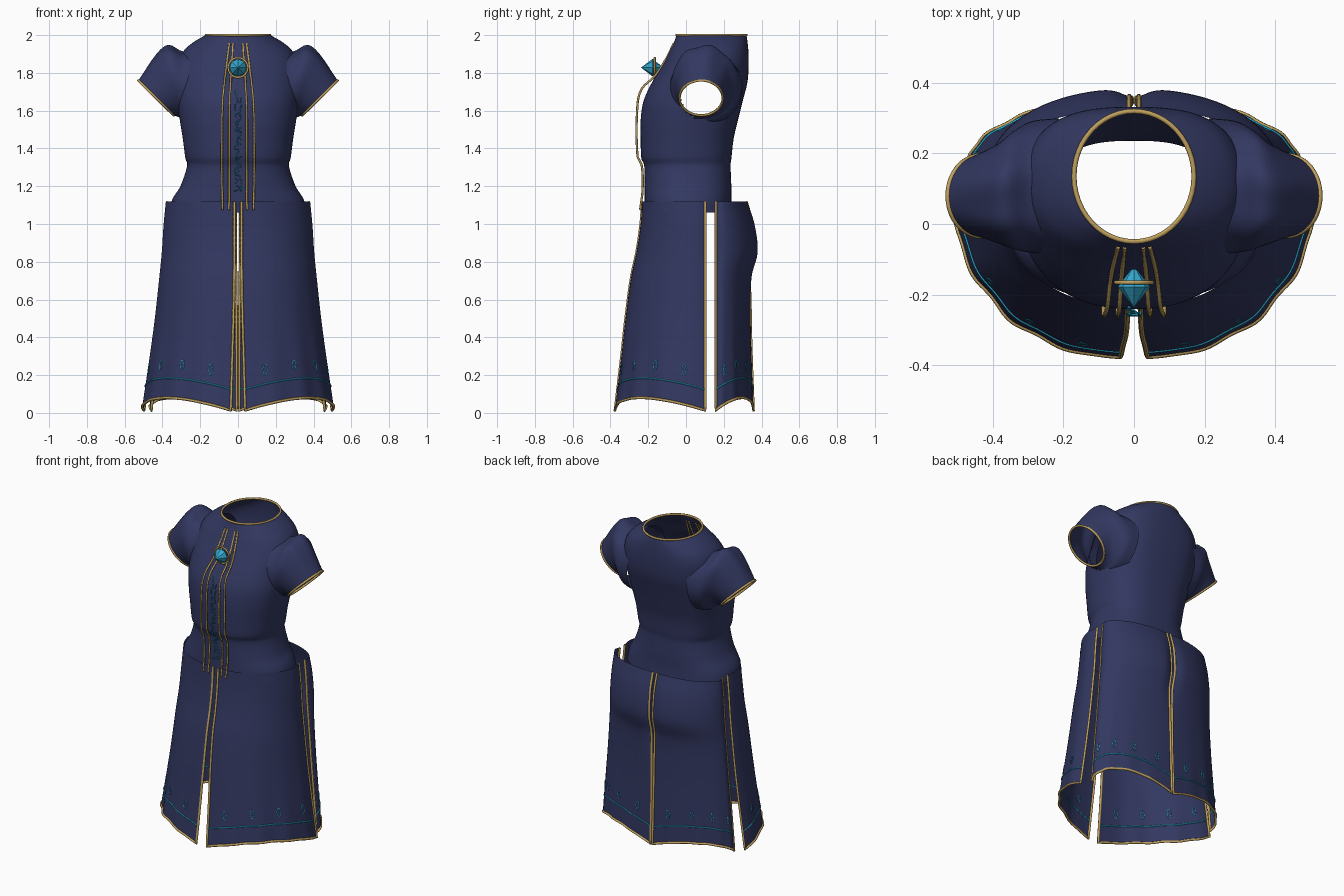
import bpy, bmesh, math, random
from mathutils import Vector

random.seed(4)
cube = bpy.data.objects.get("Cube")
if cube:
    bpy.data.objects.remove(cube, do_unlink=True)


def material(name, rgb, rough=0.7):
    m = bpy.data.materials.new(name)
    m.use_nodes = True
    m.diffuse_color = (*rgb, 1)
    bsdf = m.node_tree.nodes["Principled BSDF"]
    bsdf.inputs["Base Color"].default_value = (*rgb, 1)
    bsdf.inputs["Roughness"].default_value = rough
    return m


NAVY = material("navy cloth", (.032, .039, .118))
GOLD = material("gold trim", (.52, .35, .11))
TEAL = material("teal thread", (.02, .4, .58))
GEM = material("blue gem", (.035, .4, .63))


def at(table, z):
    """Smooth interpolation of rows (z, a, b, ...) ordered by falling z."""
    z = min(max(z, table[-1][0]), table[0][0])
    i = next(k for k in range(len(table) - 1) if z >= table[k + 1][0])
    p, q = table[i], table[i + 1]
    before, after = table[max(i - 1, 0)], table[min(i + 2, len(table) - 1)]
    h = q[0] - p[0]
    s = (z - p[0]) / h
    out = []
    for a, b, c, d in zip(before[1:], p[1:], q[1:], after[1:]):
        m0 = (c - a) / (q[0] - before[0]) * h
        m1 = (d - b) / (after[0] - p[0]) * h
        out.append(b * (2*s**3 - 3*s*s + 1) + m0 * (s**3 - 2*s*s + s)
                   + c * (3*s*s - 2*s**3) + m1 * (s**3 - s*s))
    return out


def finish(name, bm, mat, smooth=True):
    bmesh.ops.recalc_face_normals(bm, faces=bm.faces)
    me = bpy.data.meshes.new(name)
    bm.to_mesh(me)
    bm.free()
    me.materials.append(mat)
    for p in me.polygons:
        p.use_smooth = smooth
    ob = bpy.data.objects.new(name, me)
    bpy.context.collection.objects.link(ob)
    return ob


def sheet(f, nu, nv, closed=False):
    """Grid of quads over a surface f(u, v)."""
    bm = bmesh.new()
    cols = nu if closed else nu + 1
    rows = [[bm.verts.new(f(i / nu, j / nv)) for i in range(cols)] for j in range(nv + 1)]
    for a, b in zip(rows, rows[1:]):
        for i in range(nu):
            k = (i + 1) % cols
            bm.faces.new((a[i], a[k], b[k], b[i]))
    return bm


def tubes(name, lines, radius, mat, closed=False):
    """Round cords along polylines."""
    cu = bpy.data.curves.new(name, "CURVE")
    cu.dimensions = "3D"
    cu.bevel_depth = radius
    cu.bevel_resolution = 1
    cu.use_fill_caps = True
    for pts in lines:
        sp = cu.splines.new("POLY")
        sp.points.add(len(pts) - 1)
        for p, co in zip(sp.points, pts):
            p.co = (*co, 1)
        sp.use_cyclic_u = closed
    cu.materials.append(mat)
    ob = bpy.data.objects.new(name, cu)
    bpy.context.collection.objects.link(ob)
    return ob


def power(value, e):
    return math.copysign(abs(value) ** e, value)


# Bodice: height, half width, front y, back y, squareness
BODICE = [(2.0, .17, -.05, .32, 1), (1.97, .225, -.06, .325, .96),
          (1.92, .285, -.085, .33, .91), (1.85, .315, -.12, .332, .88),
          (1.75, .322, -.18, .325, .87), (1.65, .32, -.225, .3, .87),
          (1.55, .308, -.24, .275, .88), (1.45, .292, -.24, .252, .88),
          (1.345, .278, -.236, .24, .88), (1.315, .268, -.222, .236, .88),
          (1.2, .305, -.22, .24, .88), (1.13, .348, -.22, .24, .88),
          (1.06, .365, -.222, .245, .88)]


def bodice(u, v):
    z = 2 - .94 * v
    w, front, back, e = at(BODICE, z)
    t = u * math.tau
    # The back is squarer than the chest
    e = 1 - (1 - e) * (1 + 1.1 * max(0, math.sin(t)))
    return Vector((w * power(math.cos(t), e),
                   (front + back) / 2 + (back - front) / 2 * power(math.sin(t), e), z))


bm = sheet(bodice, 96, 64, True)
holes = []
for f in bm.faces:
    c = f.calc_center_median()
    if abs(c.x) > .2 and ((c.y - .085) / .125) ** 2 + ((c.z - 1.72) / .16) ** 2 < 1:
        holes.append(f)
bmesh.ops.delete(bm, geom=holes, context="FACES")
finish("bodice", bm, NAVY)
tubes("neck_trim", [[bodice(i / 48, 0) for i in range(48)]], .007, GOLD, True)

# Sleeves: parameter, top x z, bottom x z, centre y, half depth
SLEEVE = [(1, .2, 1.935, .23, 1.52, .105, .195), (.8, .29, 1.912, .285, 1.54, .105, .187),
          (.6, .365, 1.945, .305, 1.56, .097, .17), (.4, .425, 1.905, .32, 1.568, .087, .145),
          (0, .528, 1.76, .34, 1.575, .08, .115)]


def sleeve(side):
    def f(u, v):
        tx, tz, bx, bz, yc, hy = at(SLEEVE, 1 - v)
        t = u * math.tau
        k = .5 + .5 * math.cos(t)
        pucker = .007 * math.sin(7 * t) * math.sin(math.pi * v) * k
        return Vector((side * (bx + (tx - bx) * k), yc + hy * math.sin(t),
                       bz + (tz - bz) * k + pucker))
    return f


# Skirt: height, half width, front y, back y, front gap, back gap
SKIRT = [(1.12, .388, -.232, .325, .018, .014), (1.0, .4, -.24, .366, .018, .014),
         (.85, .41, -.262, .383, .019, .013), (.72, .423, -.29, .35, .02, .011),
         (.5, .447, -.32, .343, .024, .008), (.3, .474, -.342, .347, .03, .007),
         (0, .518, -.378, .358, .038, .007)]


def panel(side, rear):
    def f(u, v):
        hem = .012 + .068 * max(0, math.sin(math.pi * u)) ** .8
        z = 1.12 + (hem - 1.12) * v
        w, front, back, gap_f, gap_b = at(SKIRT, z)
        if rear:
            w -= .04 * v * v
        y0, y1, gap, e = (.158, back, gap_b, .97) if rear else (.102, front, gap_f, .92)
        t = u * math.pi / 2
        fold = 1 - .012 * v ** 3 * math.sin(u * math.pi * 8) * math.sin(math.pi * u)
        x = gap + (w - gap) * max(0, math.sin(t)) ** e * fold
        y = y0 + (y1 - y0) * max(0, math.cos(t)) ** e * fold
        # The side slit edges turn inwards
        x -= .018 * max(0, (u - .85) / .15) ** 2
        if rear:
            y -= .024 * math.exp(-(x / .045) ** 2) * math.exp(-((z - .88) / .2) ** 2)
        return Vector((side * x, y, z))
    return f


for side, word in ((1, "left"), (-1, "right")):
    s = sleeve(side)
    finish(word + "_sleeve", sheet(s, 48, 20, True), NAVY)
    tubes(word + "_cuff_trim", [[s(i / 40, 1) for i in range(40)]], .007, GOLD, True)
    for rear, place in ((False, "front"), (True, "back")):
        p = panel(side, rear)
        label = f"{place}_{word}_skirt"
        finish(label, sheet(p, 48, 40), NAVY)
        n = 40
        edge = [p(0, i / n) for i in range(n)] + [p(i / n, 1) for i in range(n)]
        edge += [p(1, 1 - i / n) for i in range(n + 1)]
        tubes(label + "_trim", [edge], .0075, GOLD)
        tubes(label + "_hem_line", [[p(i / n, .9) for i in range(n + 1)]], .0045, TEAL)
        # Small stitched marks above the hem
        marks = []
        for u in (.14, .38, .62, .86):
            marks.append([p(u + .018 * math.cos(a * math.tau / 6),
                            .83 + .027 * math.sin(a * math.tau / 6)) for a in range(6)])
        tubes(label + "_marks", marks, .0025, TEAL, True)

# Cords down the chest: height, y, inner x, outer x
CORD = [(1.955, -.066, .026, .045), (1.88, -.102, .03, .055), (1.78, -.168, .037, .068),
        (1.72, -.232, .041, .075), (1.63, -.257, .045, .083), (1.36, -.257, .046, .086),
        (1.31, -.234, .046, .086), (1.18, -.23, .046, .084), (1.075, -.243, .048, .082)]
cords = []
for side in (1, -1):
    for column in (1, 2):
        line = []
        for i in range(45):
            z = 1.955 - .02 * i
            row = at(CORD, z)
            line.append((side * row[column], row[0], z))
        cords.append(line)
tubes("chest_cords", cords, .006, GOLD)

# Stitched column of abstract strokes
strokes = []
for i in range(14):
    z = 1.71 - .039 * i
    for k in range(2):
        pts = []
        for j in range(3):
            h = z - .015 * j
            pts.append((random.uniform(-.022, .022), at(CORD, h)[0] + .002, h))
        strokes.append(pts)
tubes("chest_stitching", strokes, .003, TEAL)

# Brooch: faceted gem in a ring
centre = Vector((0, -.178, 1.828))
bm = bmesh.new()
ring = [bm.verts.new(centre + Vector((.046 * math.cos(a * math.tau / 8), 0,
                                      .046 * math.sin(a * math.tau / 8)))) for a in range(8)]
for depth in (-.06, .06):
    tip = bm.verts.new(centre + Vector((0, depth, 0)))
    for a in range(8):
        bm.faces.new((ring[a], ring[(a + 1) % 8], tip))
finish("brooch_gem", bm, GEM, False)
circle = [centre + Vector((.052 * math.cos(a * math.tau / 32), .012,
                           .052 * math.sin(a * math.tau / 32))) for a in range(32)]
tubes("brooch_ring", [circle], .006, GOLD, True)
